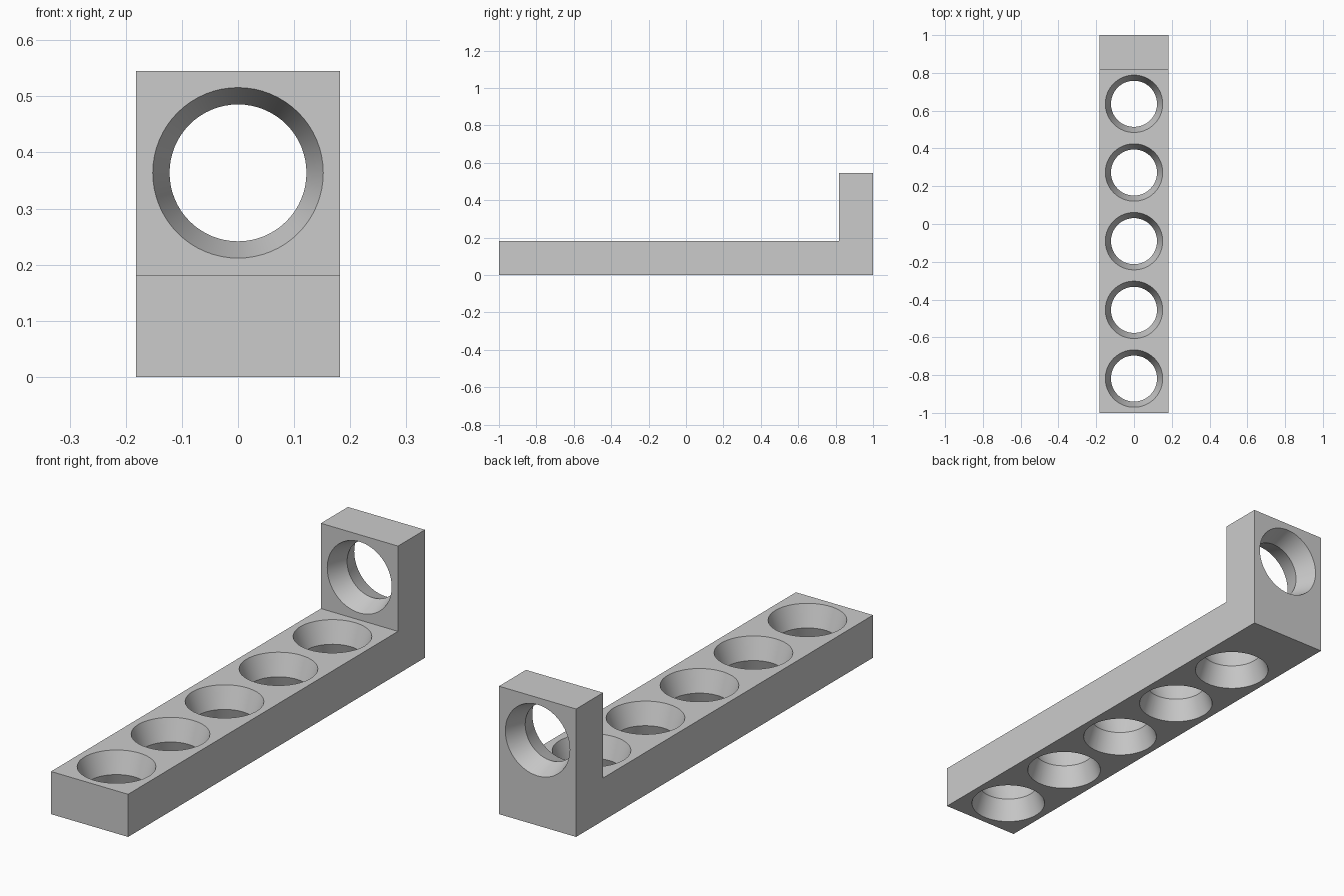
import bpy, bmesh, math
from mathutils import Matrix

cube = bpy.data.objects.get("Cube")
if cube:
    bpy.data.objects.remove(cube, do_unlink=True)

UNIT = 2 / 11            # thickness of the beam
HALF = UNIT / 2
RIM, WAIST = 0.152, 0.122
OVER = 0.03              # cutter overshoot past each face

grey = bpy.data.materials.new("light grey")
grey.use_nodes = True
colour = (0.6, 0.6, 0.6, 1)
grey.diffuse_color = colour
grey.node_tree.nodes["Principled BSDF"].inputs["Base Color"].default_value = colour


def make_object(name, bm):
    bmesh.ops.recalc_face_normals(bm, faces=bm.faces)
    mesh = bpy.data.meshes.new(name)
    bm.to_mesh(mesh)
    bm.free()
    mesh.materials.append(grey)
    obj = bpy.data.objects.new(name, mesh)
    bpy.context.collection.objects.link(obj)
    return obj


# L-shaped bracket: side profile extruded across its width
bm = bmesh.new()
profile = [(-1, 0), (1, 0), (1, 3 * UNIT), (1 - UNIT, 3 * UNIT), (1 - UNIT, UNIT), (-1, UNIT)]
side = bm.faces.new([bm.verts.new((-UNIT, y, z)) for y, z in profile])
extruded = bmesh.ops.extrude_face_region(bm, geom=[side])["geom"]
bmesh.ops.translate(bm, vec=(2 * UNIT, 0, 0),
                    verts=[v for v in extruded if isinstance(v, bmesh.types.BMVert)])
bracket = make_object("bracket", bm)


# Hourglass cutter: narrow at mid-thickness, flaring to both faces
def add_hourglass(bm, matrix, sides=64):
    end = RIM + (RIM - WAIST) * OVER / HALF
    reach = HALF + OVER
    rings = [[bm.verts.new(matrix @ Matrix.Rotation(math.tau * i / sides, 4, "Z")
                           @ Matrix.Translation((r, 0, z)) @ Matrix.Identity(4).to_translation())
              for i in range(sides)]
             for r, z in ((end, -reach), (WAIST, 0), (end, reach))]
    for low, high in zip(rings, rings[1:]):
        for i in range(sides):
            j = (i + 1) % sides
            bm.faces.new((low[i], low[j], high[j], high[i]))
    bm.faces.new(rings[0][::-1])
    bm.faces.new(rings[-1])


# Five holes down the beam, one through the upright
bm = bmesh.new()
for n in range(5):
    add_hourglass(bm, Matrix.Translation((0, -1 + UNIT * (1 + 2 * n), HALF)))
add_hourglass(bm, Matrix.Translation((0, 1 - HALF, 2 * UNIT)) @ Matrix.Rotation(math.pi / 2, 4, "X"))
cutter = make_object("hole_cutter", bm)
cutter.hide_render = True
cutter.hide_viewport = True
cutter.display_type = "WIRE"

cut = bracket.modifiers.new("holes", "BOOLEAN")
cut.operation = "DIFFERENCE"
cut.solver = "EXACT"
cut.object = cutter

# Apply the cut, then smooth only the curved walls
bpy.context.view_layer.update()
graph = bpy.context.evaluated_depsgraph_get()
bracket.data = bpy.data.meshes.new_from_object(bracket.evaluated_get(graph))
bracket.modifiers.clear()
bpy.data.objects.remove(cutter, do_unlink=True)
bpy.ops.object.select_all(action="DESELECT")
bracket.select_set(True)
bpy.context.view_layer.objects.active = bracket
bpy.ops.object.shade_smooth_by_angle(angle=math.radians(20))
